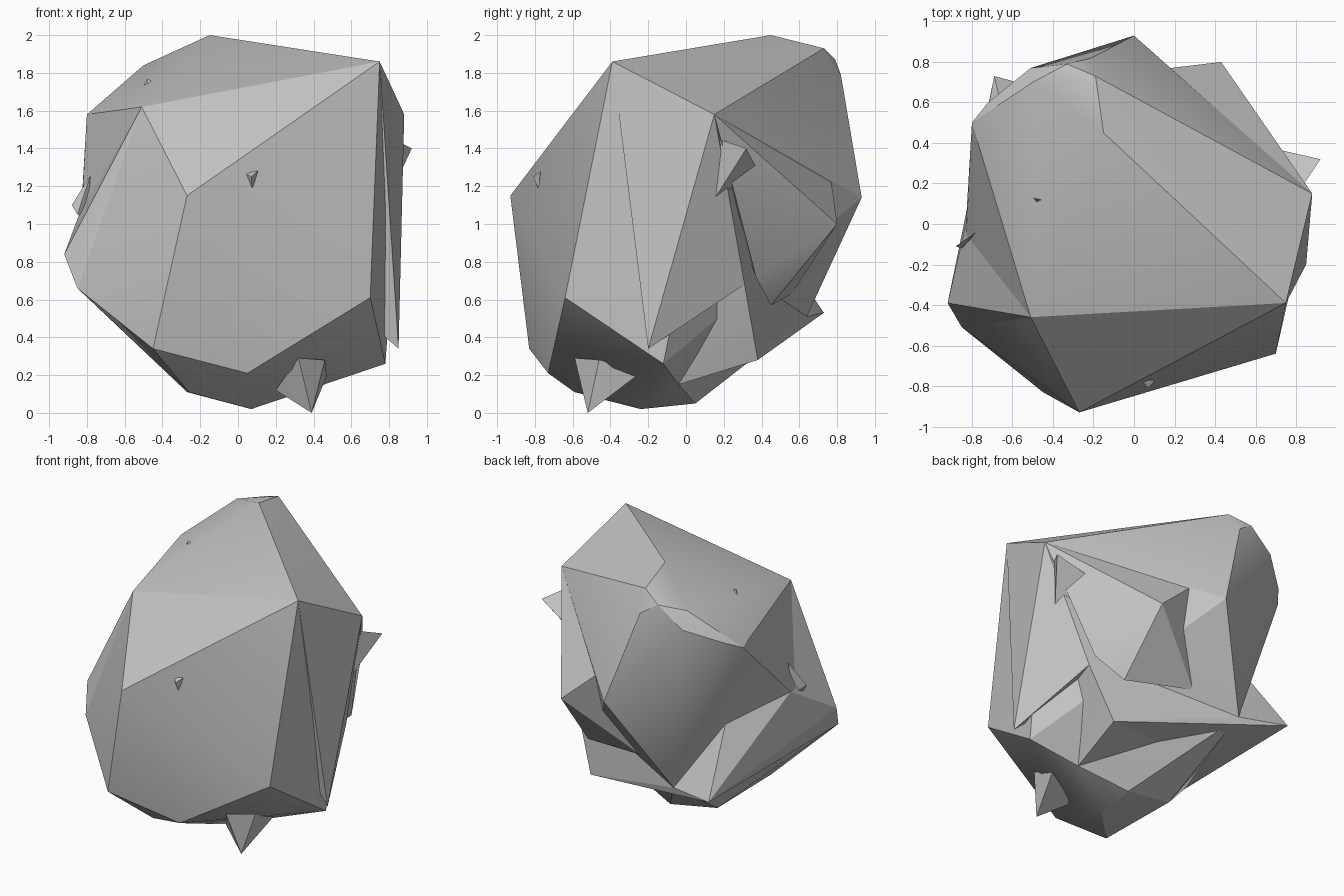
import bpy, bmesh, math

grey = bpy.data.materials.new("stone grey")
grey.diffuse_color = (0.55, 0.55, 0.55, 1)


def chunk(name, points):
    """Flat-faced stone piece: the convex hull of a few corner points."""
    bm = bmesh.new()
    for p in points:
        bm.verts.new(p)
    bmesh.ops.convex_hull(bm, input=bm.verts[:], use_existing_faces=False)
    loose = [v for v in bm.verts if not v.link_faces]
    bmesh.ops.delete(bm, geom=loose, context='VERTS')
    bmesh.ops.recalc_face_normals(bm, faces=bm.faces[:])
    me = bpy.data.meshes.new(name)
    bm.to_mesh(me)
    bm.free()
    me.materials.append(grey)
    ob = bpy.data.objects.new(name, me)
    bpy.context.collection.objects.link(ob)
    bpy.ops.object.select_all(action='DESELECT')
    ob.select_set(True)
    bpy.context.view_layer.objects.active = ob
    bpy.ops.object.shade_smooth_by_angle(angle=math.radians(25))
    return ob


# corners shared by several pieces
peak_right = (0.75, -0.39, 1.86)
side_right = (0.88, 0.15, 1.58)
low_right = (0.49, 0.38, 0.28)
notch_right = (0.64, 0.31, 0.68)
low_middle = (0.44, -0.04, 0.15)
front_left = (-0.51, -0.46, 1.62)
left_tip = (-0.92, -0.39, 0.84)
left_low = (-0.85, -0.51, 0.66)
left_notch = (-0.83, 0.0, 1.08)
front_low = (-0.45, -0.83, 0.34)
back_low = (-0.35, 0.64, 0.51)
notch_left = (-0.62, 0.44, 0.96)

# main boulder
chunk("boulder_core", [
    peak_right, side_right, low_middle, front_left, left_low, left_notch,
    front_low, back_low, notch_left, (-0.27, 0.03, 0.11),
    (-0.27, -0.93, 1.15), (-0.15, 0.45, 2.0), (0, 0.93, 1.14),            # front, top, back
    (-0.19, 0.73, 1.93), (-0.33, 0.79, 1.87), (-0.21, 0.82, 1.79),        # back crest
    (-0.5, 0.7, 1.84), (-0.51, 0.77, 1.73), (-0.72, 0.6, 1.63), (-0.8, 0.5, 1.58),
    (0.05, -0.73, 0.21), (0.70, -0.64, 0.61), (0.78, -0.12, 0.26),        # lower front
    (0.09, 0.05, 0.05), (0.07, -0.24, 0.02), (-0.26, -0.59, 0.11)])       # underside

# raised face on the left
chunk("left_face", [front_left, left_tip, left_low, front_low, left_notch, (-0.3, -0.1, 0.8)])

# ledge running along the lower left and back
chunk("lower_ledge", [
    left_tip, left_low, left_notch, low_right, back_low, notch_left,
    (-0.69, 0.73, 0.53), (-0.1, 0.2, 0.33)])

# flank below the right side corner
chunk("right_flank", [side_right, low_right, notch_right, low_middle, back_low, (0, 0, 0.9)])

# thin fin down the right side
chunk("right_fin", [peak_right, side_right, notch_right, (0.85, -0.2, 0.34), (0.2, 0, 0.9)])

# large pointed outcrop at the back right
chunk("back_outcrop", [
    side_right, (0.43, 0.80, 1.0), (0.64, 0.37, 0.72), (0.46, 0.45, 0.57),
    (0.70, 0.37, 1.30), (-0.03, 0.56, 0.63), (0.18, 0.77, 1.22), (0.3, 0.3, 0.9)])

# smaller spikes
chunk("right_spike", [
    (0.92, 0.32, 1.40), (0.82, 0.17, 1.45), (0.78, 0.13, 1.10),
    (0.70, 0.37, 1.30), (0.6, 0.2, 1.3)])
chunk("bottom_spike", [
    (0.39, -0.52, 0.0), (0.32, -0.59, 0.29), (0.46, -0.46, 0.28),
    (0.48, -0.23, 0.22), (0.20, -0.42, 0.12), (0.3, -0.3, 0.3)])

# tiny chips on the front, left and top faces
chunk("front_chip", [(0.07, -0.81, 1.25), (0.035, -0.77, 1.27), (0.105, -0.77, 1.28), (0.075, -0.78, 1.18)])
chunk("left_chip", [(-0.88, -0.11, 1.10), (-0.85, -0.12, 1.05), (-0.78, -0.04, 1.26), (-0.8, -0.07, 1.03)])
chunk("top_chip", [(-0.48, 0.12, 1.77), (-0.50, 0.13, 1.73), (-0.46, 0.12, 1.76), (-0.48, 0.10, 1.72)])
